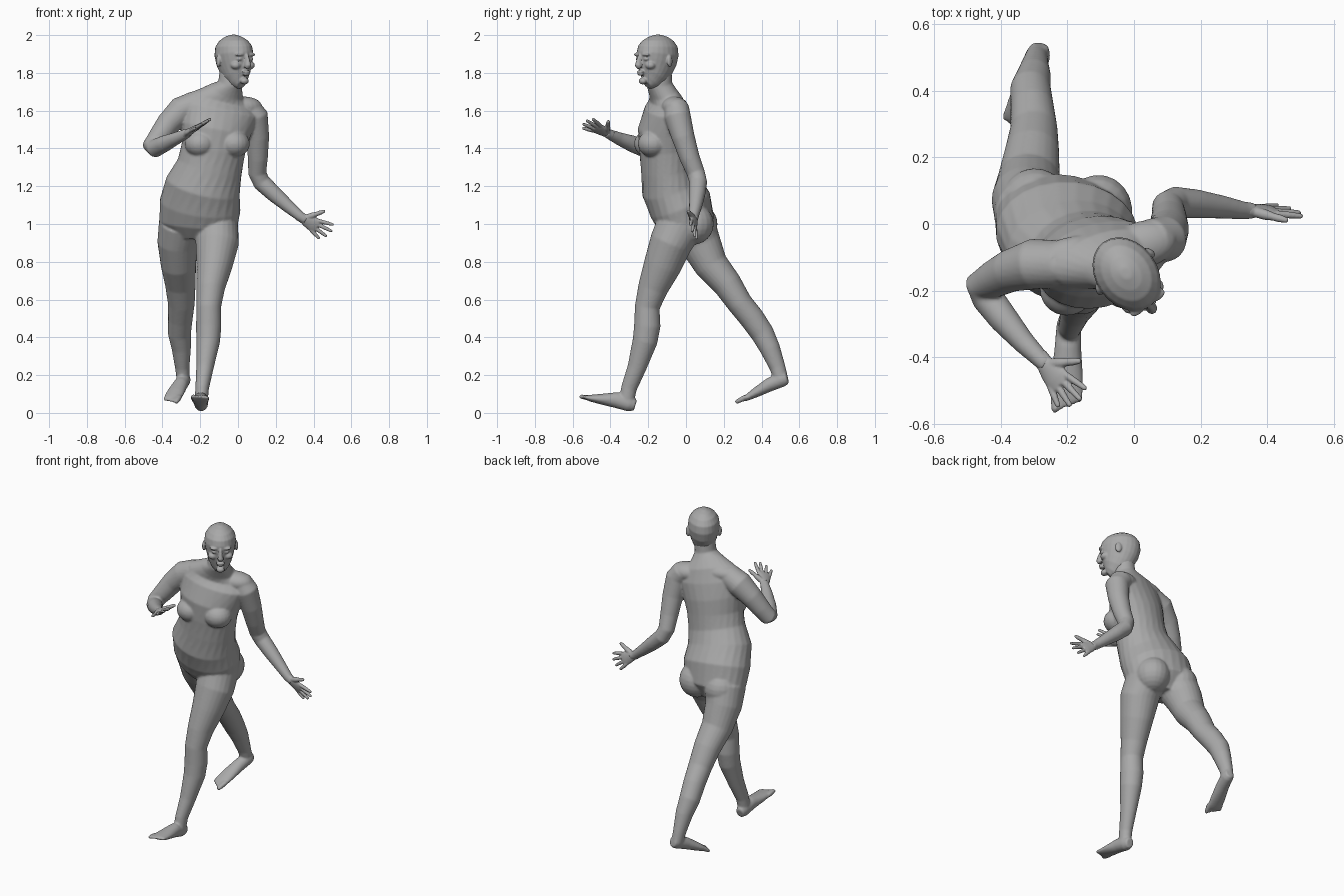
import bpy
import bmesh
import math
from mathutils import Vector, Matrix

cube = bpy.data.objects.get("Cube")
if cube:
    bpy.data.objects.remove(cube)

# One plain clay colour
clay = bpy.data.materials.new("grey_clay")
clay.use_nodes = True
clay.diffuse_color = (.4, .4, .4, 1)
clay.node_tree.nodes["Principled BSDF"].inputs["Base Color"].default_value = clay.diffuse_color


def turned(yaw):
    """Side vector of a section turned about the vertical."""
    return Vector((math.cos(math.radians(yaw)), math.sin(math.radians(yaw)), 0))


def loft(bm, rows, side=None, segments=24):
    """Skin elliptical sections (x, y, z, width, depth, yaw) set square to their path."""
    centres = [Vector(row[:3]) for row in rows]
    rings = []
    for i, row in enumerate(rows):
        width = row[3]
        depth = row[4] if len(row) > 4 else width
        across = side or turned(row[5] if len(row) > 5 else 0)
        along = (centres[min(i + 1, len(rows) - 1)] - centres[max(i - 1, 0)]).normalized()
        u = (across - along * across.dot(along)).normalized()
        v = along.cross(u)
        ring = []
        for k in range(segments):
            angle = math.tau * k / segments
            ring.append(bm.verts.new(centres[i] + u * width * math.cos(angle)
                                     + v * depth * math.sin(angle)))
        rings.append(ring)
    for low, high in zip(rings, rings[1:]):
        for k in range(segments):
            n = (k + 1) % segments
            bm.faces.new((low[k], low[n], high[n], high[k]))
    bm.faces.new(rings[0][::-1])
    bm.faces.new(rings[-1])


def blob(bm, centre, radii, yaw=0):
    """Ellipsoid muscle or feature."""
    matrix = (Matrix.Translation(centre) @ Matrix.Rotation(math.radians(yaw), 4, "Z")
              @ Matrix.Diagonal((*radii, 1)))
    bmesh.ops.create_uvsphere(bm, u_segments=20, v_segments=12, radius=1, matrix=matrix)


def capsule(bm, start, end, r_start, r_end):
    """Round-ended digit."""
    side = (end - start).orthogonal().normalized()
    loft(bm, [(*start, r_start), (*start.lerp(end, .5), r_start), (*end, r_end)], side, 12)
    blob(bm, start, (r_start,) * 3)
    blob(bm, end, (r_end,) * 3)


def finish(bm, name, voxel, smoothing):
    """Fuse the overlapping volumes into one smooth skin."""
    bmesh.ops.recalc_face_normals(bm, faces=bm.faces)
    mesh = bpy.data.meshes.new(name)
    bm.to_mesh(mesh)
    bm.free()
    mesh.materials.append(clay)
    mesh.polygons.foreach_set("use_smooth", [True] * len(mesh.polygons))
    obj = bpy.data.objects.new(name, mesh)
    bpy.context.scene.collection.objects.link(obj)
    remesh = obj.modifiers.new("fuse", "REMESH")
    remesh.mode = "VOXEL"
    remesh.voxel_size = voxel
    remesh.use_smooth_shade = True
    smooth = obj.modifiers.new("soften", "SMOOTH")
    smooth.factor = .5
    smooth.iterations = smoothing
    return obj


body = bmesh.new()

# Torso and neck, twisting from pelvis to shoulders
loft(body, [
    (-.21, .0, .92, .13, .09, -12), (-.21, .0, 1, .21, .15, -12),
    (-.2, -.03, 1.1, .217, .168, -10), (-.185, -.08, 1.2, .2, .16, -4),
    (-.15, -.1, 1.3, .175, .14, 4), (-.13, -.11, 1.4, .172, .138, 10),
    (-.115, -.115, 1.5, .188, .137, 12), (-.09, -.105, 1.6, .2, .11, 12),
    (-.085, -.105, 1.66, .165, .083, 12), (-.06, -.125, 1.7, .1, .07, 12),
    (-.042, -.14, 1.74, .064, .068, 20), (-.035, -.14, 1.82, .06, .065, 25)])

# Chest, seat and shoulder fullness
for x, y in ((-.2, -.195), (-.02, -.175)):
    blob(body, (x, y, 1.425), (.083, .08, .072), 12)
for x, y in ((-.3, .055), (-.11, .035)):
    blob(body, (x, y, 1), (.105, .113, .11), -12)
blob(body, (-.17, -.1, 1.655), (.13, .065, .05), 8)
blob(body, (.03, -.06, 1.62), (.1, .07, .055), 12)

# Leading leg
loft(body, [
    (-.11, -.03, 1, .11, .125), (-.11, -.08, .9, .115, .113),
    (-.125, -.125, .78, .095, .1), (-.145, -.175, .66, .075, .08),
    (-.155, -.205, .56, .065, .066), (-.155, -.205, .46, .067, .07),
    (-.158, -.217, .38, .063, .066), (-.175, -.26, .24, .046, .05),
    (-.19, -.302, .13, .036, .042), (-.195, -.315, .06, .035, .04)])

# Trailing leg
loft(body, [
    (-.3, .03, 1, .12, .125), (-.32, .075, .9, .107, .11),
    (-.315, .135, .78, .093, .09), (-.305, .22, .68, .081, .077),
    (-.3, .285, .58, .071, .067), (-.305, .35, .5, .065, .066),
    (-.31, .405, .42, .061, .062), (-.3, .445, .34, .051, .054),
    (-.295, .485, .24, .038, .042), (-.29, .505, .17, .034, .038)])


def foot(rows, inner):
    """Foot along heel-to-toe sections, with five toes; inner is the big-toe side."""
    loft(body, rows)
    tip, before = Vector(rows[-1][:3]), Vector(rows[-2][:3])
    forward = (tip - before).normalized()
    across = forward.cross(Vector((0, 0, 1))).normalized()
    across *= inner * (1 if across.x > 0 else -1)
    for i in range(5):
        root = before + across * (.036 - .018 * i)
        reach = .05 - .007 * i
        size = .0145 if i == 0 else .0105
        capsule(body, root, root + forward * reach, size, size * .85)


foot([(-.195, -.268, .04, .026, .03), (-.195, -.3, .05, .037, .043),
      (-.198, -.37, .068, .04, .042), (-.2, -.45, .073, .047, .028),
      (-.2, -.505, .078, .048, .018), (-.2, -.53, .082, .042, .012)], -1)
foot([(-.28, .537, .185, .025, .03), (-.285, .51, .178, .035, .04),
      (-.305, .44, .148, .039, .036), (-.33, .37, .108, .046, .026),
      (-.345, .325, .082, .047, .017), (-.351, .308, .073, .042, .012)], 1)

# Arms: left hangs out to the side, right is bent across the front
loft(body, [
    (.05, -.05, 1.62, .065), (.09, -.045, 1.57, .07), (.104, -.015, 1.46, .061),
    (.105, .02, 1.35, .053), (.102, .052, 1.27, .048), (.125, .065, 1.22, .047),
    (.19, .06, 1.16, .043), (.27, .05, 1.09, .034), (.33, .04, 1.04, .027),
    (.36, .04, 1.02, .024)])
loft(body, [
    (-.22, -.12, 1.635, .072), (-.3, -.12, 1.6, .076), (-.37, -.14, 1.53, .064),
    (-.42, -.165, 1.46, .056), (-.457, -.185, 1.41, .05), (-.44, -.22, 1.4, .048),
    (-.39, -.285, 1.425, .044), (-.33, -.355, 1.452, .034),
    (-.28, -.405, 1.475, .027), (-.26, -.425, 1.485, .024)])
finish(body, "body", .0065, 5)

# Head, turned toward its left
TURN = 36
ahead = Vector((math.sin(math.radians(TURN)), -math.cos(math.radians(TURN)), 0))


def on_head(side, front, z):
    return Vector((-.022, -.15, z)) + turned(TURN) * side + ahead * front


head = bmesh.new()
skull = [(.07, 1.737, .026, .026), (.052, 1.752, .046, .055), (.033, 1.785, .066, .082),
         (.018, 1.82, .077, .1), (.006, 1.86, .087, .114), (0, 1.9, .093, .12),
         (-.002, 1.94, .088, .113), (-.003, 1.97, .069, .09), (-.003, 1.99, .042, .056),
         (-.003, 2.002, .014, .018)]
loft(head, [(*on_head(0, front, z), a, b, TURN) for front, z, a, b in skull])

# Nose, lips, chin and brow
loft(head, [(*on_head(0, front, z), a, b, TURN) for front, z, a, b in (
    (.112, 1.895, .01, .014), (.12, 1.865, .012, .018), (.126, 1.84, .018, .02),
    (.118, 1.828, .016, .016))], segments=12)
for front, z, radii in ((.114, 1.806, (.026, .014, .008)), (.112, 1.793, (.022, .014, .008)),
                        (.098, 1.757, (.024, .02, .018))):
    blob(head, on_head(0, front, z), radii, TURN)
for sign in (-1, 1):
    blob(head, on_head(sign * .036, .105, 1.897), (.028, .016, .009), TURN)
    blob(head, on_head(sign * .036, .1, 1.873), (.016, .014, .009), TURN)
    blob(head, on_head(sign * .045, .08, 1.84), (.028, .028, .022), TURN)
    # Ears
    blob(head, on_head(sign * .094, -.012, 1.862), (.01, .02, .032), TURN + sign * 20)
finish(head, "head", .005, 3)


def hand(name, wrist, direction, width):
    """Spread hand; width points toward the thumb."""
    wrist, d = Vector(wrist), Vector(direction).normalized()
    w = Vector(width)
    w = (w - d * w.dot(d)).normalized()
    bm = bmesh.new()

    def at(along, across):
        return wrist + d * along + w * across

    palm = ((-.03, .027, .025), (0, .027, .021), (.03, .036, .018),
            (.065, .042, .015), (.088, .039, .011))
    loft(bm, [(*at(along, 0), a, b) for along, a, b in palm], w)
    # Four fanned fingers and the thumb
    for i, length in enumerate((.072, .085, .078, .058)):
        across = .033 - .022 * i
        root = at(.08 - .004 * i, across)
        capsule(bm, root, root + (d + w * across * 9).normalized() * length, .0105, .008)
    capsule(bm, at(.02, .022), at(.05, .06), .016, .012)
    capsule(bm, at(.05, .06), at(.075, .092), .012, .009)
    finish(bm, name, .004, 2)


hand("left_hand", (.345, .04, 1.03), (.84, 0, -.5), (.5, -.3, .8))
hand("right_hand", (-.268, -.418, 1.481), (.58, -.74, .36), (.6, .7, .35))
